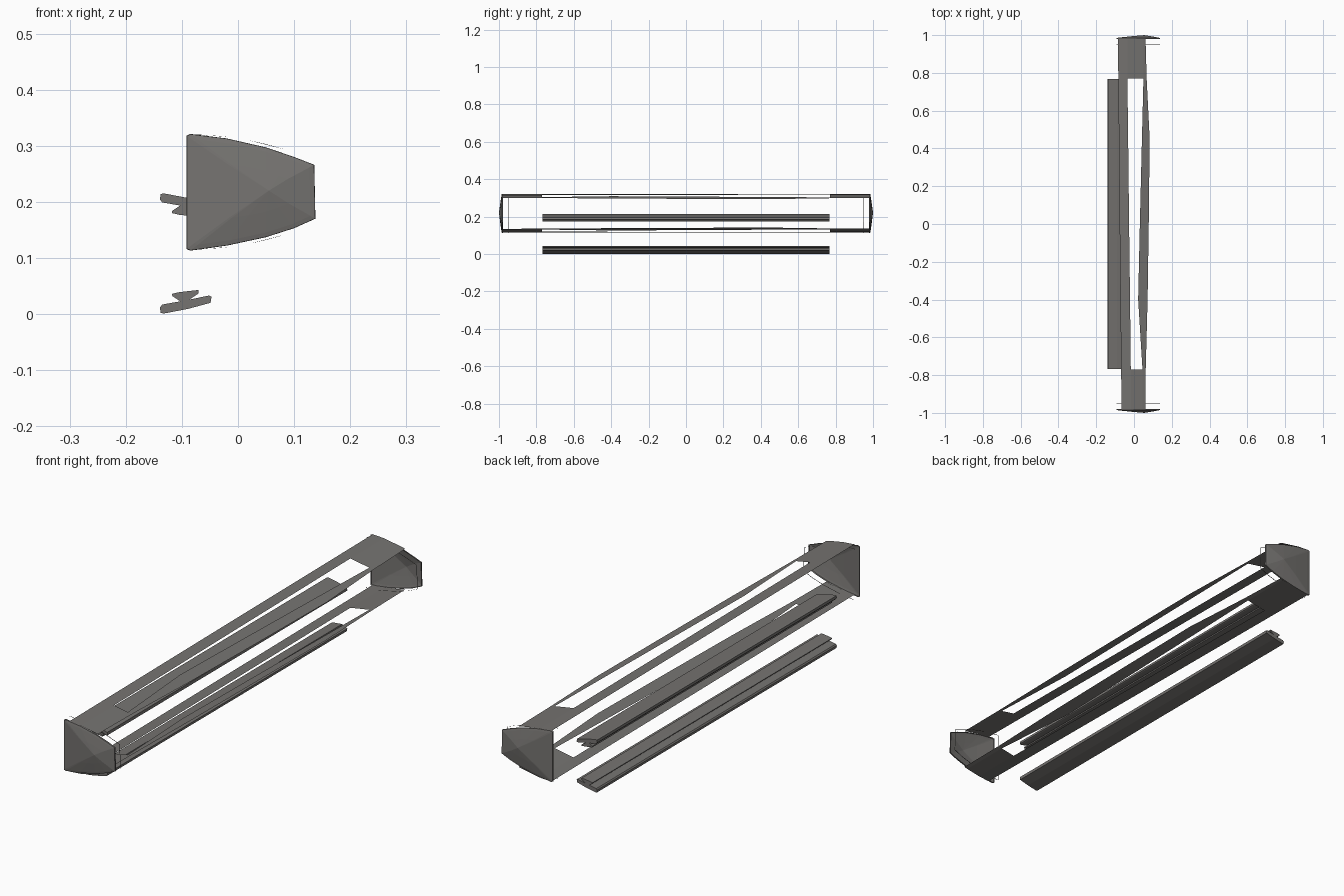
import bpy, bmesh
from mathutils import Vector

if "Cube" in bpy.data.objects:
    bpy.data.objects.remove(bpy.data.objects["Cube"])

grey = bpy.data.materials.new("warm dark grey")
grey.diffuse_color = (0.18, 0.173, 0.165, 1)
grey.use_nodes = True
grey.node_tree.nodes["Principled BSDF"].inputs["Base Color"].default_value = grey.diffuse_color
MID = 0.2175   # mid height of the housing


def make(name, build):
    bm = bmesh.new()
    build(bm)
    bmesh.ops.recalc_face_normals(bm, faces=bm.faces)
    me = bpy.data.meshes.new(name)
    bm.to_mesh(me)
    bm.free()
    me.materials.append(grey)
    ob = bpy.data.objects.new(name, me)
    bpy.context.collection.objects.link(ob)
    return ob


def loft(bm, rings):
    """Join closed rings of equal length with quads."""
    rows = [[bm.verts.new(p) for p in r] for r in rings]
    n = len(rows[0])
    for a, b in zip(rows, rows[1:]):
        for i in range(n):
            j = (i + 1) % n
            bm.faces.new((a[i], a[j], b[j], b[i]))
    return rows


# slats: extruded blade plus wedge rib, upper one mirrored in height
BLADE = [(-0.138, 0.002), (-0.132, 0.001), (-0.09, 0.009), (-0.049, 0.020),
         (-0.047, 0.031), (-0.052, 0.033), (-0.09, 0.025), (-0.135, 0.017),
         (-0.139, 0.012)]
RIB = [(-0.102, 0.022), (-0.088, 0.025), (-0.070, 0.037), (-0.070, 0.043),
       (-0.105, 0.039), (-0.118, 0.036), (-0.117, 0.032)]


def slat(name, flip):
    def build(bm):
        for prof in (BLADE, RIB):
            rings = [[(x, y, 0.216 - z if flip else z) for x, z in prof]
                     for y in (-0.768, 0.768)]
            for ring in loft(bm, rings):
                bm.faces.new(ring)
    make(name, build)


slat("lower_slat", False)
slat("upper_slat", True)


# housing plates: thin sloping sheets with a long slot
def top_z(x):
    return 0.3105 - 0.16 * x - 0.9 * x * x + 0.0025


# y, outer rear x, slot rear x, slot front x, outer front x
ROWS = [(-0.985, -0.066, -0.017, 0.045, 0.060), (-0.77, -0.068, -0.017, 0.045, 0.062),
        (-0.40, -0.072, -0.021, 0.022, 0.072), (0.0, -0.076, -0.026, 0.031, 0.078),
        (0.45, -0.080, -0.031, 0.042, 0.083), (0.77, -0.083, -0.035, 0.050, 0.067),
        (0.985, -0.085, -0.035, 0.050, 0.061)]


def plate(name, flip):
    def build(bm):
        grid = []
        for y, *xs in ROWS:
            grid.append([bm.verts.new((x, y, 2 * MID - top_z(x) if flip else top_z(x)))
                         for x in xs])
        for r in range(len(grid) - 1):
            for c in range(3):
                if c == 1 and 0 < r < len(grid) - 2:
                    continue                      # the slot
                bm.faces.new((grid[r][c], grid[r][c + 1], grid[r + 1][c + 1], grid[r + 1][c]))
    make(name, build)


plate("top_plate", False)
plate("bottom_plate", True)

# end caps: shallow faceted domes on a tapered outline
CAP = [(-0.092, 0.116), (-0.092, 0.318), (-0.085, 0.321), (-0.02, 0.313),
       (0.05, 0.297), (0.10, 0.280), (0.136, 0.266), (0.138, 0.170),
       (0.10, 0.153), (0.05, 0.137), (-0.02, 0.122), (-0.085, 0.113)]
CENTRE = Vector((0.05, 0.22))


def scaled(s, y):
    pts = [CENTRE + (Vector(p) - CENTRE) * s for p in CAP]
    return [(p.x, y, p.y) for p in pts]


def cap(name, side):
    def build(bm):
        rows = loft(bm, [scaled(1.0, side * 0.979), scaled(0.995, side * 0.985),
                         scaled(0.90, side * 0.987), scaled(0.45, side * 0.994)])
        tip = bm.verts.new((0.055, side * 1.0, 0.22))
        last = rows[-1]
        for i in range(len(last)):
            bm.faces.new((last[i], last[(i + 1) % len(last)], tip))
    make(name, build)


# seam rings: hair-thin bands just inside each cap
def seam(name, side):
    make(name, lambda bm: loft(bm, [scaled(1.0, side * 0.950), scaled(1.0, side * 0.953)]))


for side, word in ((-1, "front"), (1, "back")):
    cap(word + "_end_cap", side)
    seam(word + "_seam_ring", side)
